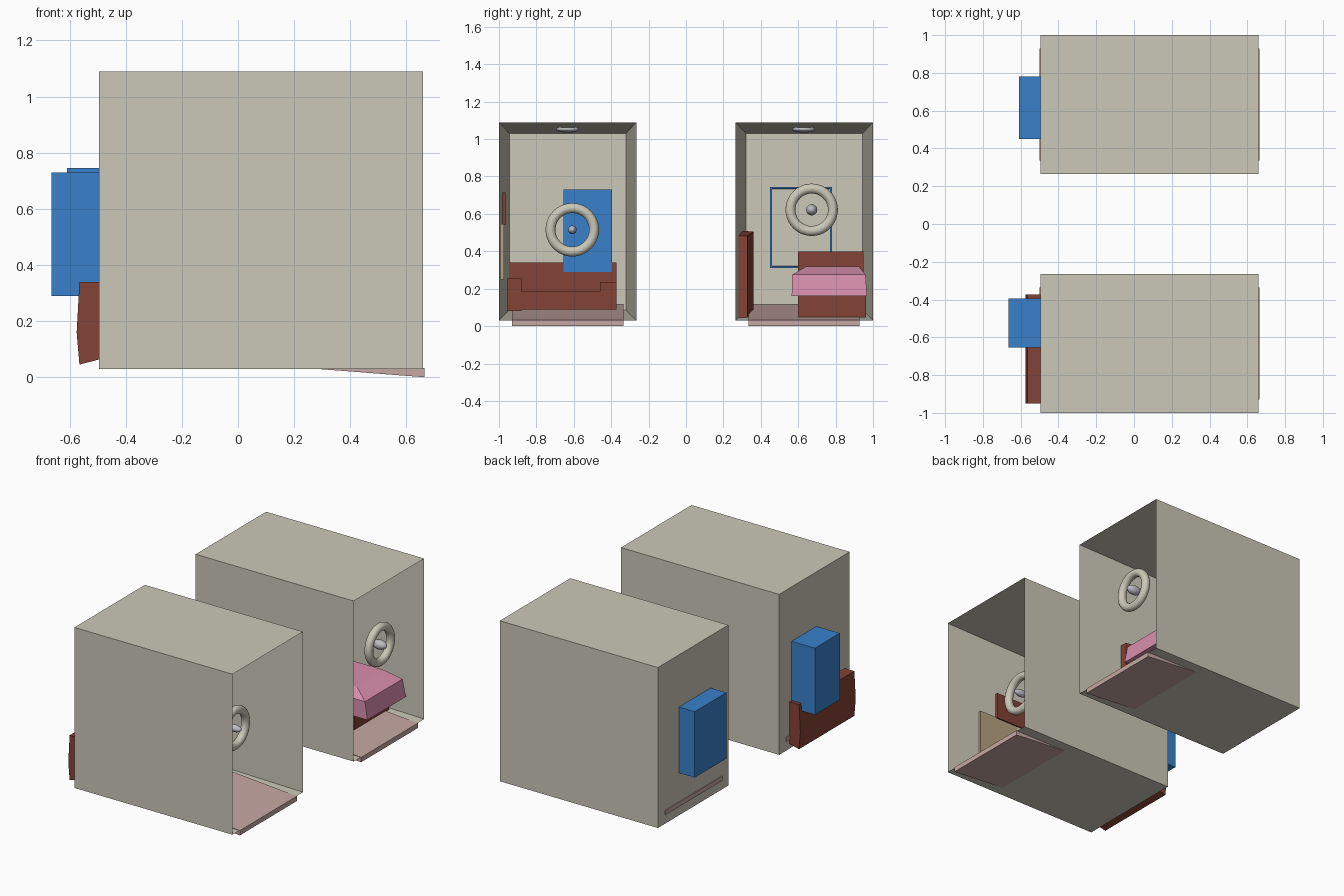
import bpy, bmesh
from math import radians
from mathutils import Vector

if "Cube" in bpy.data.objects:
    bpy.data.objects.remove(bpy.data.objects["Cube"])


def material(name, rgb):
    m = bpy.data.materials.new(name)
    m.diffuse_color = (*rgb, 1)
    m.use_nodes = True
    m.node_tree.nodes["Principled BSDF"].inputs["Base Color"].default_value = m.diffuse_color
    return m


CREAM = material("cream", (0.60, 0.58, 0.48))
BROWN = material("red_brown", (0.23, 0.055, 0.035))
BLUE = material("blue", (0.04, 0.22, 0.60))
PINK = material("pink", (0.68, 0.27, 0.41))
PALE = material("pale_pink", (0.56, 0.39, 0.36))
TAN = material("tan", (0.48, 0.36, 0.22))
METAL = material("lavender_grey", (0.50, 0.50, 0.55))


def mesh_object(name, verts, faces, mat):
    me = bpy.data.meshes.new(name)
    bm = bmesh.new()
    vs = [bm.verts.new(v) for v in verts]
    for f in faces:
        bm.faces.new([vs[i] for i in f])
    bmesh.ops.recalc_face_normals(bm, faces=bm.faces)
    bm.to_mesh(me)
    bm.free()
    me.materials.append(mat)
    ob = bpy.data.objects.new(name, me)
    bpy.context.collection.objects.link(ob)
    return ob


def loft(name, rings, mat, caps=True):
    """Skin a stack of equally sized vertex rings."""
    n = len(rings[0])
    verts = [v for r in rings for v in r]
    faces = [(k * n + i, k * n + (i + 1) % n, (k + 1) * n + (i + 1) % n, (k + 1) * n + i)
             for k in range(len(rings) - 1) for i in range(n)]
    if caps:
        faces += [tuple(range(n)), tuple(range(len(verts) - n, len(verts)))]
    return mesh_object(name, verts, faces, mat)


def rect_x(x, y0, y1, z0, z1):
    return [(x, y0, z0), (x, y1, z0), (x, y1, z1), (x, y0, z1)]


def rect_z(z, x0, x1, y0, y1):
    return [(x0, y0, z), (x1, y0, z), (x1, y1, z), (x0, y1, z)]


def box(name, x0, x1, y0, y1, z0, z1, mat):
    return loft(name, [rect_x(x0, y0, y1, z0, z1), rect_x(x1, y0, y1, z0, z1)], mat)


def extrude_y(name, profile, y0, y1, mat):
    return loft(name, [[(x, y, z) for x, z in profile] for y in (y0, y1)], mat)


def ellipsoid(name, centre, scale, mat):
    bpy.ops.mesh.primitive_uv_sphere_add(segments=24, ring_count=12, radius=1, location=centre)
    ob = bpy.context.object
    ob.name, ob.scale = name, scale
    ob.data.materials.append(mat)
    bpy.ops.object.shade_smooth()


def wheel(name, centre, outer, inner, hub):
    bpy.ops.mesh.primitive_torus_add(
        location=centre, rotation=(0, radians(90), 0), major_segments=40, minor_segments=14,
        major_radius=(outer + inner) / 2, minor_radius=(outer - inner) / 2)
    ob = bpy.context.object
    ob.name = name
    ob.data.materials.append(CREAM)
    bpy.ops.object.shade_smooth()
    ellipsoid(name + "_hub", centre, (0.05, hub, hub), METAL)


def booth(name, y0, y1, floor_y, lamp_y):
    # shell: outer box, open at +x, with an interior tapering to the back
    loft(name + "_shell", [rect_x(-0.495, y0, y1, 0.03, 1.09),
                           rect_x(0.66, y0, y1, 0.03, 1.09),
                           rect_x(-0.44, y0 + 0.055, y1 - 0.055, 0.085, 1.03)], CREAM)
    # sloping floor board that pokes out at both ends
    extrude_y(name + "_floor", [(-0.5, 0.09), (0.665, 0.0), (0.665, 0.032), (-0.5, 0.12)],
              *floor_y, PALE)
    # ceiling lamp
    ellipsoid(name + "_ceiling_lamp", (0.1, lamp_y, 1.052), (0.062, 0.062, 0.017), METAL)


booth("left_booth", -1.0, -0.265, (-0.93, -0.335), -0.632)
booth("right_booth", 0.265, 1.0, (0.335, 0.928), 0.63)

# left booth: screen, wheel, armchair and wall panels
box("left_screen", -0.665, -0.425, -0.655, -0.395, 0.29, 0.73, BLUE)
wheel("left_steering_wheel", (0.40, -0.608, 0.515), 0.143, 0.09, 0.023)
extrude_y("left_seat_back", [(-0.565, 0.045), (-0.575, 0.16), (-0.565, 0.34), (-0.43, 0.34),
                             (-0.43, 0.08)], -0.95, -0.372, BROWN)
box("left_seat_cushion", -0.45, -0.03, -0.885, -0.455, 0.09, 0.185, BROWN)
box("left_seat_arm_outer", -0.45, -0.03, -0.958, -0.88, 0.08, 0.255, BROWN)
box("left_seat_arm_inner", -0.45, -0.03, -0.46, -0.372, 0.09, 0.235, BROWN)
box("wall_panel_lower", 0.12, 0.42, -0.99, -0.973, 0.25, 0.545, TAN)
box("wall_panel_upper", 0.02, 0.29, -0.985, -0.964, 0.54, 0.715, BROWN)

# right booth: recessed screen housing
Y, Z = (0.45, 0.78), (0.31, 0.745)
loft("right_screen", [rect_x(-0.61, *Y, *Z), rect_x(-0.43, *Y, *Z),
                      rect_x(-0.43, Y[0] + 0.01, Y[1] - 0.01, Z[0] + 0.01, Z[1] - 0.01),
                      rect_x(-0.58, Y[0] + 0.025, Y[1] - 0.025, Z[0] + 0.025, Z[1] - 0.025)], BLUE)
wheel("right_steering_wheel", (0.565, 0.672, 0.622), 0.14, 0.087, 0.03)

# right booth: dashboard hood with a chamfered top
loft("dashboard_hood", [rect_z(0.16, 0.12, 0.55, 0.565, 0.968),
                        rect_z(0.275, 0.12, 0.53, 0.568, 0.96),
                        rect_z(0.318, 0.15, 0.42, 0.64, 0.925)], PINK)

# right booth: seat under the hood and leaning side board
box("right_seat_base", 0.0, 0.43, 0.60, 0.962, 0.045, 0.165, BROWN)
box("right_seat_back", -0.08, 0.03, 0.60, 0.948, 0.045, 0.40, BROWN)
loft("side_board", [[(-0.1, 0.305, 0.07), (-0.1, 0.36, 0.07), (-0.1, 0.36, 0.505), (-0.1, 0.305, 0.51)],
                    rect_x(0.34, 0.278, 0.328, 0.045, 0.483)], BROWN)
